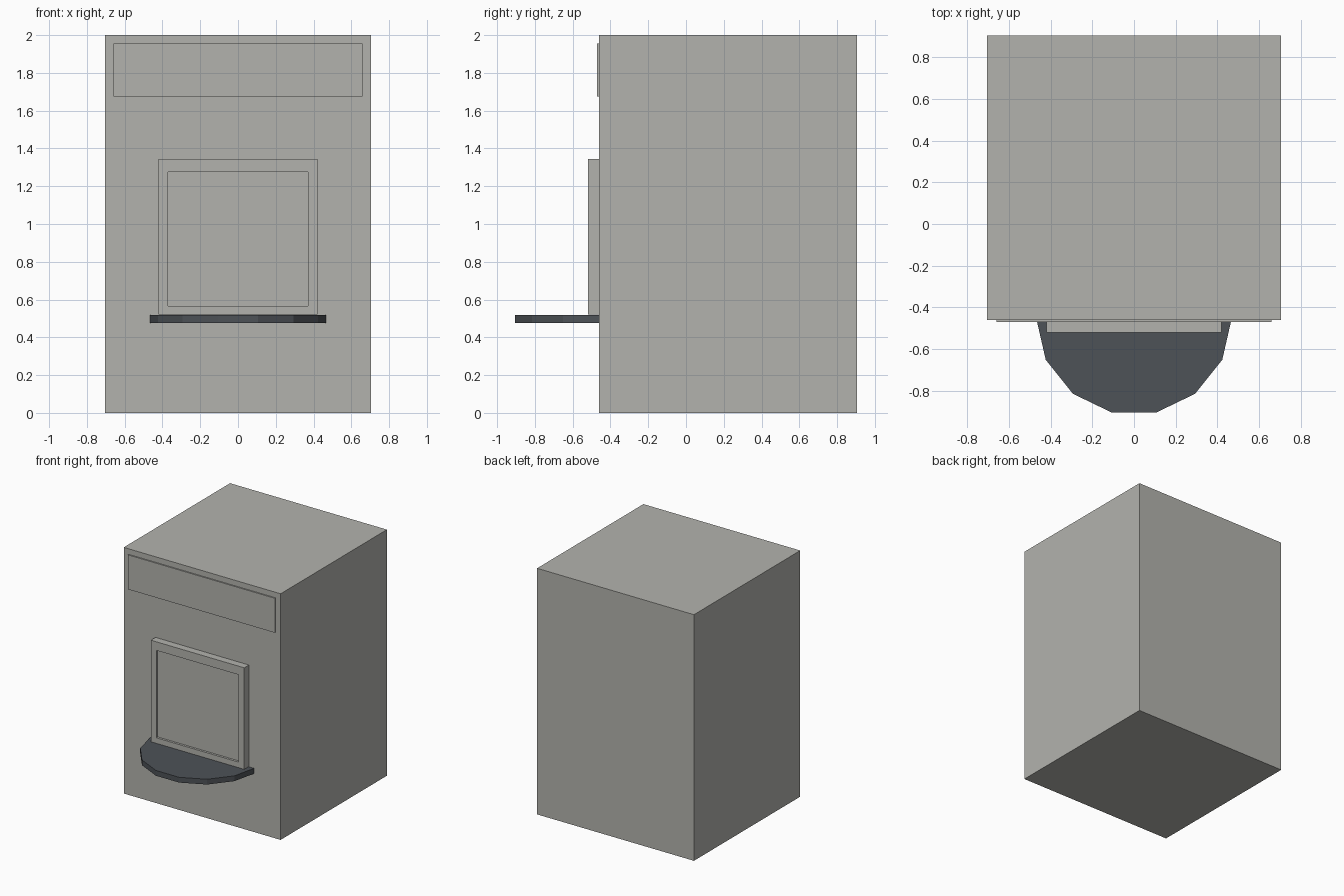
import bpy, bmesh, math

if "Cube" in bpy.data.objects:
    bpy.data.objects.remove(bpy.data.objects["Cube"], do_unlink=True)

FRONT = -0.46


def material(name, color):
    m = bpy.data.materials.new(name)
    m.use_nodes = True
    m.diffuse_color = color
    m.node_tree.nodes["Principled BSDF"].inputs["Base Color"].default_value = color
    return m


def finish(bm, name, mat):
    bmesh.ops.recalc_face_normals(bm, faces=bm.faces)
    mesh = bpy.data.meshes.new(name)
    bm.to_mesh(mesh)
    bm.free()
    mesh.materials.append(mat)
    obj = bpy.data.objects.new(name, mesh)
    bpy.context.collection.objects.link(obj)
    return obj


def box(half_width, y0, y1, z0, z1):
    """Box centred on x = 0."""
    bm = bmesh.new()
    bmesh.ops.create_cube(bm, size=1)
    for v in bm.verts:
        v.co = (v.co.x * 2 * half_width,
                y0 if v.co.y < 0 else y1,
                z0 if v.co.z < 0 else z1)
    return bm


grey = material("warm grey", (0.45, 0.45, 0.42, 1))
slate = material("dark slate", (0.075, 0.084, 0.095, 1))

# Main cabinet and the raised sign plate near its top
finish(box(0.705, FRONT, 0.905, 0, 2), "cabinet", grey)
finish(box(0.66, FRONT - 0.01, FRONT, 1.675, 1.955), "sign_plate", grey)

# Window frame with a shallow recessed pane
bm = box(0.42, FRONT - 0.06, FRONT, 0.52, 1.345)
front = min(bm.faces, key=lambda f: f.calc_center_median().y)
bmesh.ops.inset_region(bm, faces=[front], thickness=0.07)
for v in front.verts:
    v.co.z = 0.565 if v.co.z < 0.9 else 1.275
pane = bmesh.ops.extrude_discrete_faces(bm, faces=[front])["faces"][0]
bmesh.ops.translate(bm, verts=pane.verts, vec=(0, 0.018, 0))
finish(bm, "window_frame", grey)

# Half-round counter, half of a 14-sided disc
bm = bmesh.new()
radius, sides = 0.47, 14
arc = [math.pi + 2 * math.pi * i / sides for i in range(sides // 2 + 1)]
base = bm.faces.new([bm.verts.new((radius * math.cos(a), -0.447 + radius * math.sin(a), 0.475))
                     for a in arc])
top = bmesh.ops.extrude_face_region(bm, geom=[base], use_keep_orig=True)["geom"]
bmesh.ops.translate(bm, vec=(0, 0, 0.043),
                    verts=[g for g in top if isinstance(g, bmesh.types.BMVert)])
finish(bm, "counter", slate)
